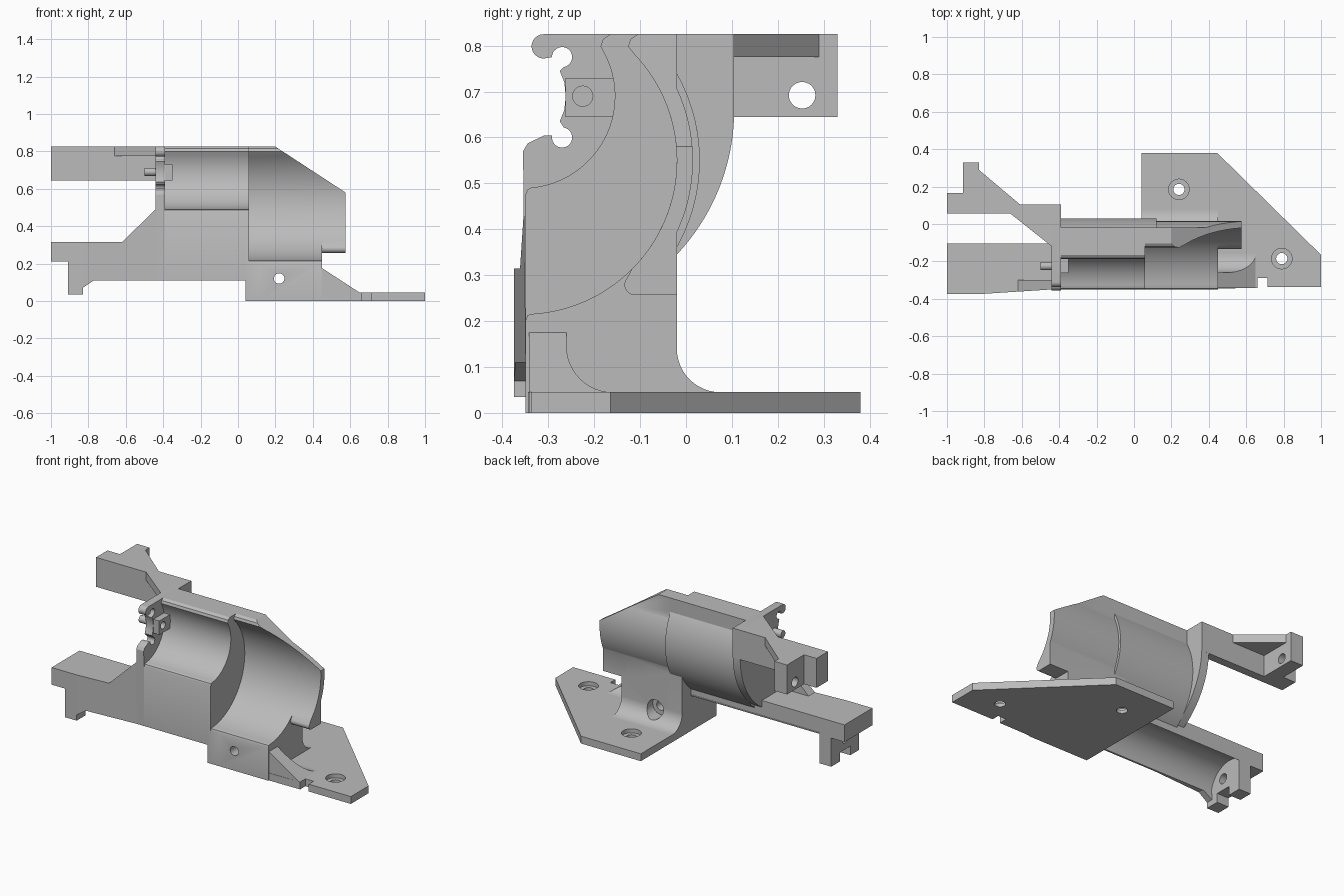
import bpy, bmesh, math
from mathutils import Vector

if "Cube" in bpy.data.objects:
    bpy.data.objects.remove(bpy.data.objects["Cube"])

grey = bpy.data.materials.new("plain_grey")
grey.diffuse_color = (0.5, 0.5, 0.5, 1)
grey.use_nodes = True
grey.node_tree.nodes["Principled BSDF"].inputs["Base Color"].default_value = grey.diffuse_color


def arc(cy, cz, r, a0, a1, n=24):
    return [(cy + r * math.cos(math.radians(a0 + (a1 - a0) * i / n)),
             cz + r * math.sin(math.radians(a0 + (a1 - a0) * i / n))) for i in range(n + 1)]


def prism(name, pts, axis, lo, hi):
    """Extrude a 2D outline along one axis."""
    place = {'X': lambda a, b, t: (t, a, b),
             'Y': lambda a, b, t: (a, t, b),
             'Z': lambda a, b, t: (a, b, t)}[axis]
    bm = bmesh.new()
    low = [bm.verts.new(place(a, b, lo)) for a, b in pts]
    top = [bm.verts.new(place(a, b, hi)) for a, b in pts]
    bm.faces.new(low)
    bm.faces.new(top)
    for i in range(len(pts)):
        j = (i + 1) % len(pts)
        bm.faces.new((low[i], low[j], top[j], top[i]))
    bmesh.ops.recalc_face_normals(bm, faces=bm.faces)
    me = bpy.data.meshes.new(name)
    bm.to_mesh(me)
    bm.free()
    me.materials.append(grey)
    ob = bpy.data.objects.new(name, me)
    bpy.context.collection.objects.link(ob)
    return ob


def box(name, x0, x1, y0, y1, z0, z1):
    return prism(name, [(x0, y0), (x1, y0), (x1, y1), (x0, y1)], 'Z', z0, z1)


def combine(ob, other, op):
    """Boolean the second object into the first and remove it."""
    m = ob.modifiers.new("bool", 'BOOLEAN')
    m.operation, m.solver, m.object = op, 'EXACT', other
    bpy.context.view_layer.objects.active = ob
    bpy.ops.object.modifier_apply(modifier=m.name)
    bpy.data.objects.remove(other, do_unlink=True)


def drill(ob, axis, a, b, r, lo, hi):
    combine(ob, prism("drill", arc(a, b, r, 0, 345, 23), axis, lo, hi), 'DIFFERENCE')


def taper_front(ob):
    """The front face leans outward toward the left end."""
    for v in ob.data.vertices:
        if v.co.y < -0.345:
            v.co.y = -0.35 - 0.025 * min(1, max(0, (-0.44 - v.co.x) / 0.39))


# Shared cross-section pieces (y, z)
TROUGH = [(-0.105, 0.215)] + arc(-0.19, 0.10, 0.15, 55, 176)
SMALL_BORE = ([(-0.35, 0.475), (-0.345, 0.487)] + arc(-0.355, 0.69, 0.20, -85, 27, 32)
              + [(-0.186, 0.798), (-0.181, 0.814), (-0.165, 0.825)])
BIG_ARC_END = [(-0.126, 0.798), (-0.121, 0.814), (-0.105, 0.825)]
BIG_BORE = ([(-0.35, 0.20), (-0.345, 0.213)] + arc(-0.355, 0.55, 0.335, -87, 44, 40)
            + BIG_ARC_END)
FOOT = arc(0.075, 0.14, 0.095, 180, 270, 12) + [(0.075, 0.0), (-0.35, 0.0)]


def outer(r, y_end):
    top = math.degrees(math.acos(0.335 / r))
    end = math.degrees(math.acos((y_end + 0.355) / r))
    return [(-0.02, 0.825)] + arc(-0.355, 0.55, r, top, -end, 32)


# Main body: barrel sections from left to right
body = prism("bracket_body", SMALL_BORE + outer(0.385, -0.105) + TROUGH + [(-0.35, 0.11)],
             'X', -0.39, 0.04)
end_wall = ([(-0.35, 0.11), (-0.355, 0.57), (-0.345, 0.587), (-0.31, 0.604)]
            + arc(-0.27, 0.60, 0.022, 170, 440, 18)
            + [(-0.275, 0.635), (-0.265, 0.66), (-0.262, 0.69), (-0.265, 0.72), (-0.275, 0.745)]
            + arc(-0.27, 0.775, 0.022, -80, 180, 18)
            + arc(-0.31, 0.7985, 0.0265, 270, 90, 12)
            + [(0.105, 0.825)] + arc(-0.355, 0.66, 0.46, 0, -57.1, 24) + TROUGH)
right_end = (arc(-0.112, 0.279, 0.022, 270, 140, 10)
             + arc(-0.355, 0.55, 0.335, -45, 44, 32) + BIG_ARC_END
             + outer(0.37, -0.02) + [(-0.02, 0.257)])
sections = [(end_wall, -0.44, -0.39),
            (SMALL_BORE + outer(0.385, -0.02) + FOOT, 0.04, 0.06),
            (BIG_BORE + outer(0.385, -0.02) + FOOT, 0.06, 0.12),
            (BIG_BORE + outer(0.37, -0.02) + FOOT, 0.12, 0.45),
            (right_end, 0.45, 0.575)]
for pts, lo, hi in sections:
    combine(body, prism("section", pts, 'X', lo, hi), 'UNION')

# Sloping cut across the upper right of the barrel
combine(body, prism("slope_cut", [(0.2, 0.825), (0.575, 0.58), (0.7, 0.5), (0.7, 0.9), (0.2, 0.9)],
                    'Y', -0.6, 0.3), 'DIFFERENCE')

# Cross hole through the lower wall, counterbored at the back
drill(body, 'Y', 0.22, 0.12, 0.028, -0.5, 0.3)
drill(body, 'Y', 0.22, 0.12, 0.055, -0.07, 0.3)

# Screw block on the end wall
block = box("screw_block", -0.44, -0.35, -0.262, -0.15, 0.645, 0.73)
for ob in (body, block):
    drill(ob, 'X', -0.225, 0.69, 0.022, -0.5, -0.3)

# Base plate with edge notch and two counterbored holes
base = prism("base_plate", [(0.04, 0.38), (0.445, 0.38), (1, -0.165), (1, -0.337), (0.715, -0.337),
                            (0.715, -0.29), (0.66, -0.29), (0.66, -0.342), (0.04, -0.35)],
             'Z', 0, 0.045)
for x, y in ((0.24, 0.185), (0.79, -0.185)):
    drill(base, 'Z', x, y, 0.03, -0.1, 0.1)
    drill(base, 'Z', x, y, 0.055, 0.02, 0.1)

# Front gusset running down onto the base
gusset = prism("base_gusset", [(-0.342, 0.03), (-0.342, 0.175), (-0.26, 0.175)]
               + arc(-0.16, 0.145, 0.10, 180, 270, 12) + [(-0.16, 0.03)], 'X', 0.45, 0.655)
combine(gusset, prism("gusset_cut", [(0.45, 0.175), (0.65, 0.045), (0.7, 0.012), (0.7, 0.3), (0.45, 0.3)],
                      'Y', -0.5, 0.1), 'DIFFERENCE')

# Lower arm with hollow underside, solid end and leg
arm = prism("lower_arm", [(-0.36, 0.11), (-0.36, 0.315), (-0.105, 0.315)] + TROUGH, 'X', -0.83, -0.44)
combine(arm, prism("arm_trim", [(-0.83, 0.0), (-0.76, 0.0), (-0.76, 0.11), (-0.83, 0.11)],
                   'Y', -0.5, 0), 'DIFFERENCE')
taper_front(arm)
tip = box("arm_tip", -1, -0.91, -0.36, -0.105, 0.21, 0.315)
leg = prism("arm_leg", [(-0.36, 0.035), (-0.29, 0.035), (-0.29, 0.09), (-0.19, 0.09), (-0.19, 0.035),
                        (-0.105, 0.035), (-0.105, 0.315), (-0.36, 0.315)], 'X', -0.91, -0.83)
wedge = prism("leg_chamfer", [(-0.83, 0.07), (-0.77, 0.11), (-0.83, 0.11)], 'Y', -0.36, -0.335)
brace = prism("arm_brace", [(-0.62, 0.315), (-0.44, 0.315), (-0.44, 0.49)], 'Y', -0.36, -0.30)
for ob in (tip, leg, wedge, brace):
    taper_front(ob)
drill(leg, 'X', -0.24, 0.16, 0.03, -1.1, -0.7)

# Upper arm: bar, ear with hole, and thin corner webs
upper = prism("upper_arm", [(-1, 0.055), (-0.39, 0.055), (-0.39, 0.105), (-0.83, 0.105), (-0.83, 0.33),
                            (-0.915, 0.33), (-0.915, 0.165), (-1, 0.165)], 'Z', 0.645, 0.825)
drill(upper, 'X', 0.253, 0.692, 0.029, -1.1, -0.7)
prism("front_web", [(-0.66, 0.055), (-0.44, -0.12), (-0.44, 0.055)], 'Z', 0.775, 0.825)
prism("rear_web", [(-0.83, 0.29), (-0.83, 0.105), (-0.61, 0.105)], 'Z', 0.775, 0.825)

# Smooth the curved faces, keep edges crisp
bpy.ops.object.select_all(action='SELECT')
bpy.context.view_layer.objects.active = body
bpy.ops.object.shade_smooth_by_angle(angle=math.radians(25))
